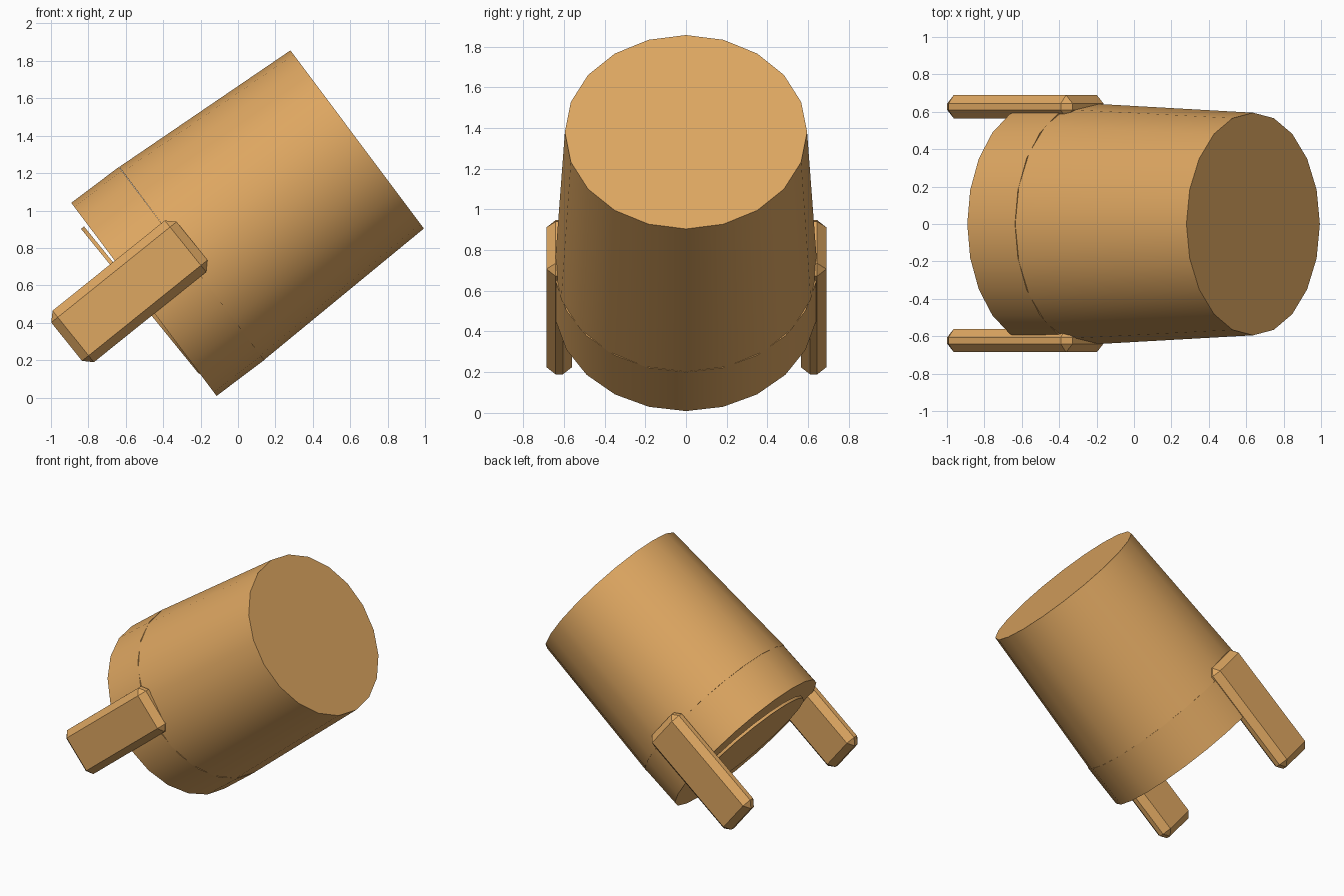
import bpy
import bmesh
from math import sin, cos, tau, radians
from mathutils import Vector, Matrix

cube = bpy.data.objects.get("Cube")
if cube:
    bpy.data.objects.remove(cube, do_unlink=True)

TAN = (0.73, 0.385, 0.12, 1.0)
tan = bpy.data.materials.new("warm tan")
tan.use_nodes = True
tan.diffuse_color = TAN
for node in tan.node_tree.nodes:
    if node.type == 'BSDF_PRINCIPLED':
        node.inputs["Base Color"].default_value = TAN


def finish(name, bm, smooth):
    """Turn a bmesh into a coloured object."""
    bmesh.ops.recalc_face_normals(bm, faces=bm.faces[:])
    mesh = bpy.data.meshes.new(name)
    bm.to_mesh(mesh)
    bm.free()
    mesh.materials.append(tan)
    obj = bpy.data.objects.new(name, mesh)
    bpy.context.collection.objects.link(obj)
    if smooth:
        bpy.ops.object.select_all(action='DESELECT')
        obj.select_set(True)
        bpy.context.view_layer.objects.active = obj
        bpy.ops.object.shade_smooth_by_angle(angle=radians(35))
    return obj


def drum(name, start, end, r_start, r_end, sides):
    """Closed round drum between two points of the xz plane."""
    a, b = (Vector((p[0], 0, p[1])) for p in (start, end))
    axis = (b - a).normalized()
    side = Vector((0, 1, 0))
    up = axis.cross(side)
    bm = bmesh.new()
    rings = []
    for centre, r in ((a, r_start), (b, r_end)):
        angles = [tau * i / sides for i in range(sides)]
        rings.append([bm.verts.new(centre + r * (up * cos(t) + side * sin(t)))
                      for t in angles])
    for i in range(sides):
        j = (i + 1) % sides
        bm.faces.new((rings[0][i], rings[0][j], rings[1][j], rings[1][i]))
    for ring in rings:
        bm.faces.new(ring)
    return finish(name, bm, True)


def arm(name, y):
    """Slanted bar with chamfered edges."""
    bm = bmesh.new()
    bmesh.ops.create_cube(bm, size=1)
    bmesh.ops.scale(bm, vec=(0.86, 0.125, 0.353), verts=bm.verts)
    bmesh.ops.bevel(bm, geom=bm.edges[:], offset=0.045, segments=1,
                    profile=0.5, affect='EDGES')
    place = (Matrix.Translation((-0.581, y, 0.568))
             @ Matrix.Rotation(radians(-38.8), 4, 'Y'))
    bmesh.ops.transform(bm, matrix=place, verts=bm.verts)
    return finish(name, bm, False)


# Tapered main body and straight collar below it
drum("body", (-0.248, 0.717), (0.637, 1.38), 0.645, 0.595, 20)
drum("collar", (-0.503, 0.525), (-0.248, 0.717), 0.646, 0.646, 22)

# Thin, slightly tilted disc over the lower opening
drum("base_disc", (-0.524, 0.514), (-0.508, 0.527), 0.5, 0.5, 20)

# Side arms
arm("left_arm", 0.627)
arm("right_arm", -0.623)
